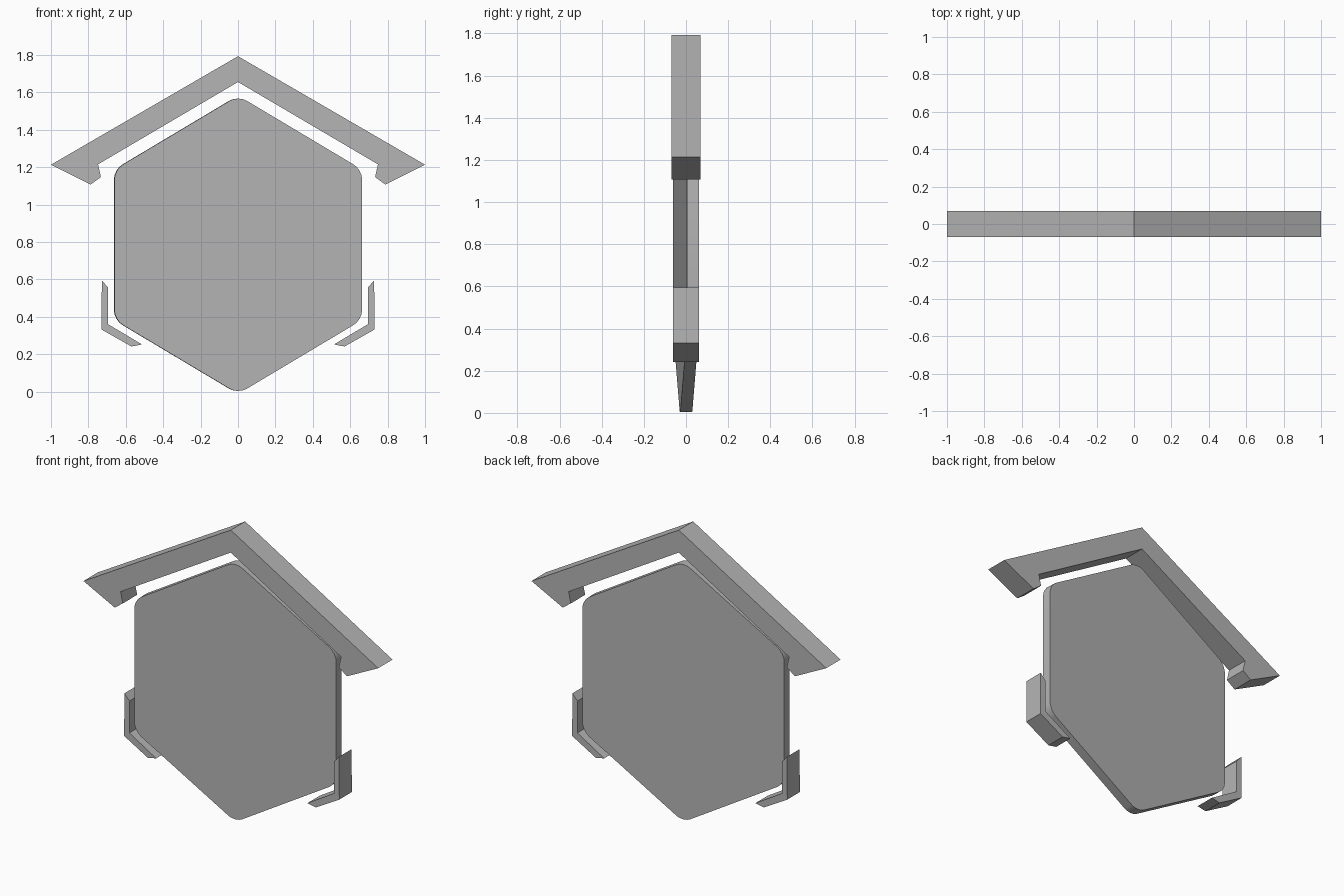
import bpy, bmesh, math

if "Cube" in bpy.data.objects:
    bpy.data.objects.remove(bpy.data.objects["Cube"])

grey = bpy.data.materials.new("plain grey")
grey.diffuse_color = (0.46, 0.46, 0.46, 1)
grey.use_nodes = True
grey.node_tree.nodes["Principled BSDF"].inputs["Base Color"].default_value = grey.diffuse_color


def extrude_profile(name, points, half_depth, round_off=0.0):
    """Extrude an x-z outline symmetrically along y, optionally rounding its corners."""
    bm = bmesh.new()
    face = bm.faces.new([bm.verts.new((x, -half_depth, z)) for x, z in points])
    if round_off:
        bmesh.ops.bevel(bm, geom=bm.verts[:], offset=round_off, segments=4,
                        profile=0.5, affect='VERTICES')
    res = bmesh.ops.extrude_face_region(bm, geom=bm.faces[:])
    moved = [v for v in res["geom"] if isinstance(v, bmesh.types.BMVert)]
    bmesh.ops.translate(bm, verts=moved, vec=(0, 2 * half_depth, 0))
    bmesh.ops.recalc_face_normals(bm, faces=bm.faces[:])
    mesh = bpy.data.meshes.new(name)
    bm.to_mesh(mesh)
    bm.free()
    mesh.materials.append(grey)
    obj = bpy.data.objects.new(name, mesh)
    bpy.context.collection.objects.link(obj)
    return obj


# Hexagonal panel with rounded corners, turned slightly about the vertical axis
mid = 0.785
hexagon = [(0, 0.797), (0.663, 0.402), (0.663, -0.402),
           (0, -0.797), (-0.663, -0.402), (-0.663, 0.402)]
panel = extrude_profile("hexagon_panel", hexagon, 0.0285, 0.052)
panel.location.z = mid
panel.rotation_euler.z = math.radians(2.8)
bpy.context.view_layer.objects.active = panel
panel.select_set(True)
bpy.ops.object.shade_smooth_by_angle(angle=math.radians(30))
panel.select_set(False)

# Gabled roof strip with hooked eaves
half = [(1.0, 1.213), (0.788, 1.107), (0.733, 1.147), (0.748, 1.215)]
roof = [(0, 1.793)] + half + [(0, 1.655)] + [(-x, z) for x, z in reversed(half)]
extrude_profile("roof", roof, 0.0695)

# Lower corner brackets, mirrored left and right
bracket = [(0.728, 0.594), (0.694, 0.556), (0.694, 0.36),
           (0.513, 0.252), (0.57, 0.241), (0.73, 0.332)]
for side, sign in (("right", 1), ("left", -1)):
    extrude_profile(side + "_bracket", [(sign * x, z) for x, z in bracket], 0.061)
